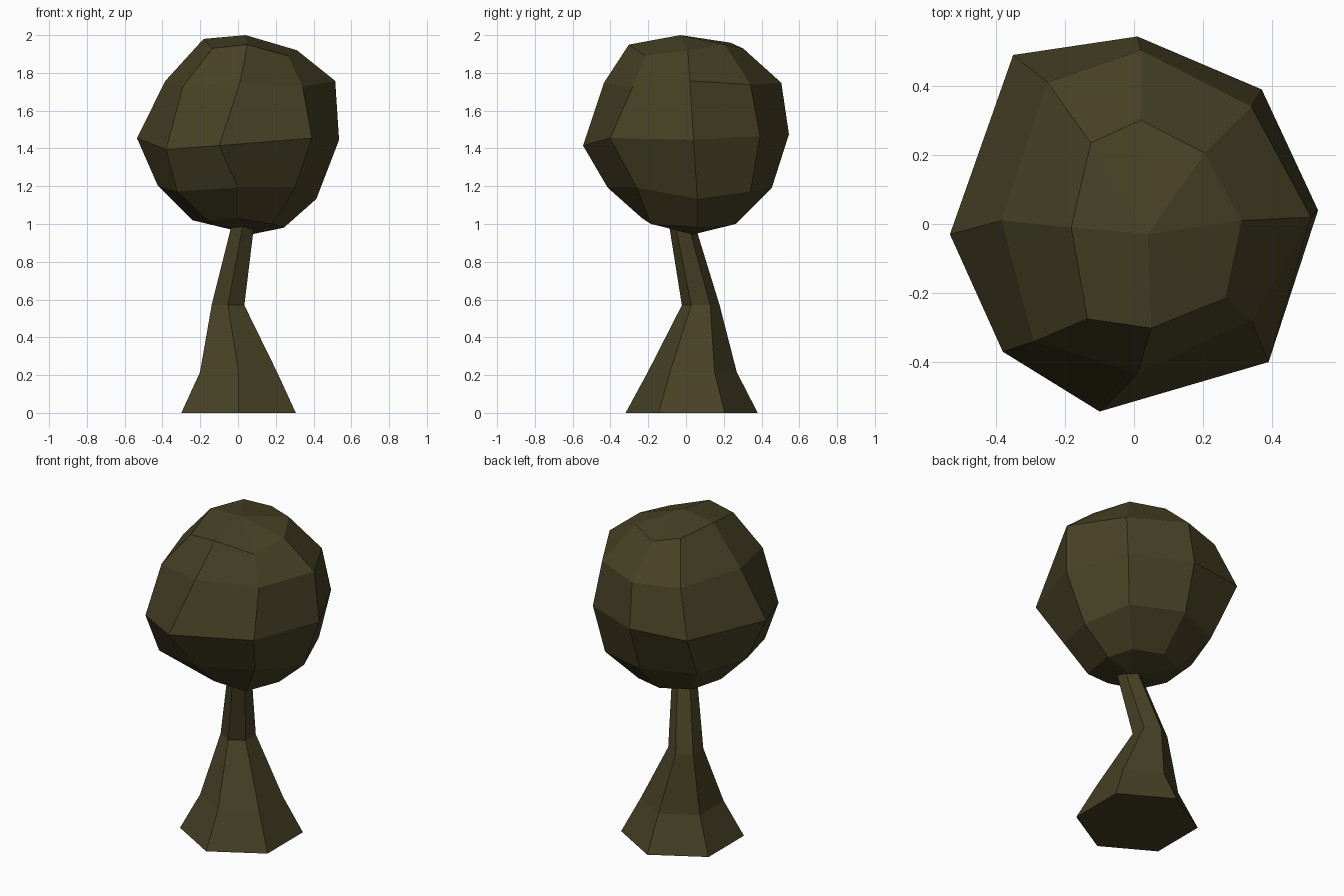
import bpy, bmesh, math
from mathutils import Vector

if "Cube" in bpy.data.objects:
    bpy.data.objects.remove(bpy.data.objects["Cube"])

olive = bpy.data.materials.new("dark olive")
olive.diffuse_color = (0.062, 0.052, 0.018, 1)
olive.use_nodes = True
olive.node_tree.nodes["Principled BSDF"].inputs["Base Color"].default_value = olive.diffuse_color


def finish(bm, name):
    bmesh.ops.recalc_face_normals(bm, faces=bm.faces[:])
    mesh = bpy.data.meshes.new(name)
    bm.to_mesh(mesh)
    bm.free()
    mesh.materials.append(olive)
    obj = bpy.data.objects.new(name, mesh)
    bpy.context.collection.objects.link(obj)


def bridge(bm, low, high):
    n = len(low)
    for i in range(n):
        j = (i + 1) % n
        bm.faces.new((low[i], low[j], high[j], high[i]))


# Trunk: bent, tapering hexagonal column (x, y, z, radius)
bm = bmesh.new()
rings = []
for x, y, z, r in ((0.003, 0.03, 0, 0.35), (0.003, 0.033, 0.215, 0.236),
                   (-0.053, 0.078, 0.57, 0.1), (0.025, -0.02, 0.99, 0.069)):
    rings.append([bm.verts.new((x + r * math.sin(i * math.pi / 3),
                                y - r * math.cos(i * math.pi / 3), z))
                  for i in range(6)])
for low, high in zip(rings, rings[1:]):
    bridge(bm, low, high)
bm.faces.new(rings[0])
bm.faces.new(rings[-1])
finish(bm, "trunk")

# Canopy: 8 x 6 faceted ball, each corner pushed off the sphere (hundredths);
# every ring runs counter-clockwise from +x
nudges = {
    1: ((5, 1, -1), (2, 2, 2), (2, 4, 0), (6, 5, 3),
        (8, -1, 5), (5, -9, 0), (5, -4, 2), (8, -3, -4)),
    2: ((6, 2, 2), (2, 2, 0), (2, 5, 1), (7, 9, 1),
        (7, 1, 2), (3, -2, -1), (1, 2, 1), (2, 4, -1)),
    3: ((1, 4, -3), (0, 2, -1), (1, 2, 0), (2, 12, 0),
        (-1, -3, -2), (-1, 0, -8), (-10, -2, -6), (2, -3, -2)),
    4: ((-4, 6, -8), (0, 2, -4), (0, 0, -2), (2, 0, -2),
        (3, 0, -1), (0, 0, -4), (0, 4, -2), (-2, 6, -2)),
    5: ((-2, 6, -4), (0, 2, -3), (0, 0, -2), (1, 0, -1),
        (2, 0, 0), (2, 2, 0), (0, 3, 1), (0, 0, -2)),
}
center, radius = Vector((0, 0, 1.475)), 0.525
bm = bmesh.new()
rings = []
for ring, offsets in nudges.items():
    tilt = ring * math.pi / 6
    row = []
    for k, off in enumerate(offsets):
        a = k * math.pi / 4
        p = Vector((math.sin(tilt) * math.cos(a),
                    math.sin(tilt) * math.sin(a), math.cos(tilt)))
        row.append(bm.verts.new(center + radius * p + Vector(off) / 100))
    rings.append(row)
for high, low in zip(rings, rings[1:]):
    bridge(bm, low, high)
for row, tip in ((rings[0], (0.04, -0.03, 2.0)), (rings[-1], (0.07, 0.04, 0.945))):
    pole = bm.verts.new(tip)
    for i in range(8):
        bm.faces.new((row[i], row[(i + 1) % 8], pole))
finish(bm, "canopy")
